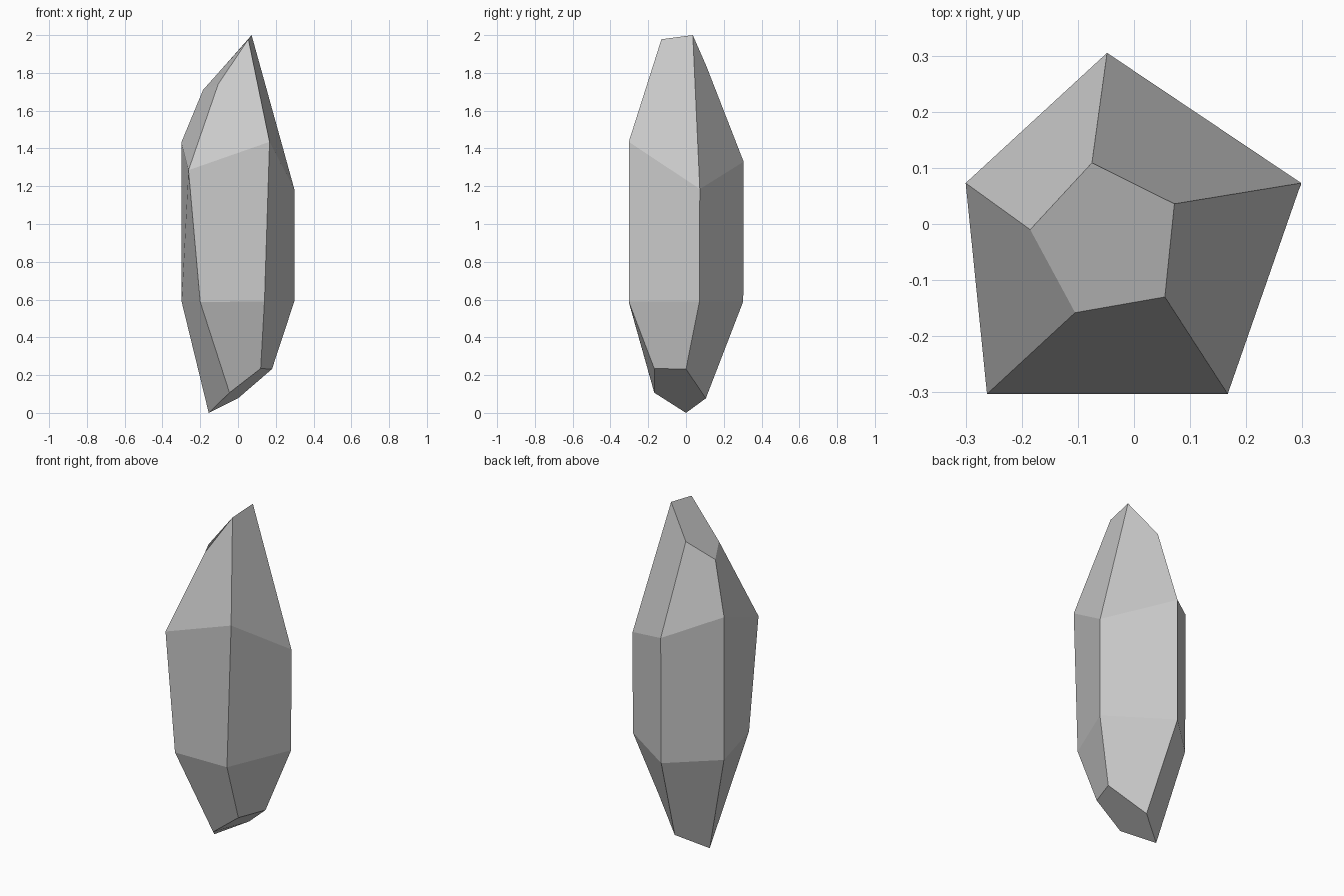
import bpy, bmesh

if "Cube" in bpy.data.objects:
    bpy.data.objects.remove(bpy.data.objects["Cube"])

# Five-sided crystal: rings from the bottom cut to the slanted tip
# (order: front left, front right, right, back, left)
rings = [
    [(-.045, -.168, .107), (.12, -.168, .235), (.18, 0, .232), (0, .105, .077), (-.155, 0, 0)],
    [(-.2, -.303, .587), (.14, -.303, .59), (.298, .071, .59), (-.05, .303, .59), (-.298, .071, .587)],
    [(-.262, -.303, 1.285), (.167, -.303, 1.435), (.298, .073, 1.185), (-.048, .305, 1.33), (-.3, .073, 1.432)],
    [(-.105, -.158, 1.74), (.055, -.13, 1.978), (.072, .036, 2.0), (-.075, .109, 1.833), (-.185, -.01, 1.71)],
]

bm = bmesh.new()
loops = [[bm.verts.new(p) for p in ring] for ring in rings]

# Side facets
for low, high in zip(loops, loops[1:]):
    for i in range(5):
        j = (i + 1) % 5
        bm.faces.new((low[i], low[j], high[j], high[i]))

# Bottom and top cut faces
bm.faces.new(loops[0][::-1])
bm.faces.new(loops[-1])
bmesh.ops.recalc_face_normals(bm, faces=bm.faces)

mesh = bpy.data.meshes.new("crystal")
bm.to_mesh(mesh)
bm.free()
crystal = bpy.data.objects.new("crystal", mesh)
bpy.context.collection.objects.link(crystal)
